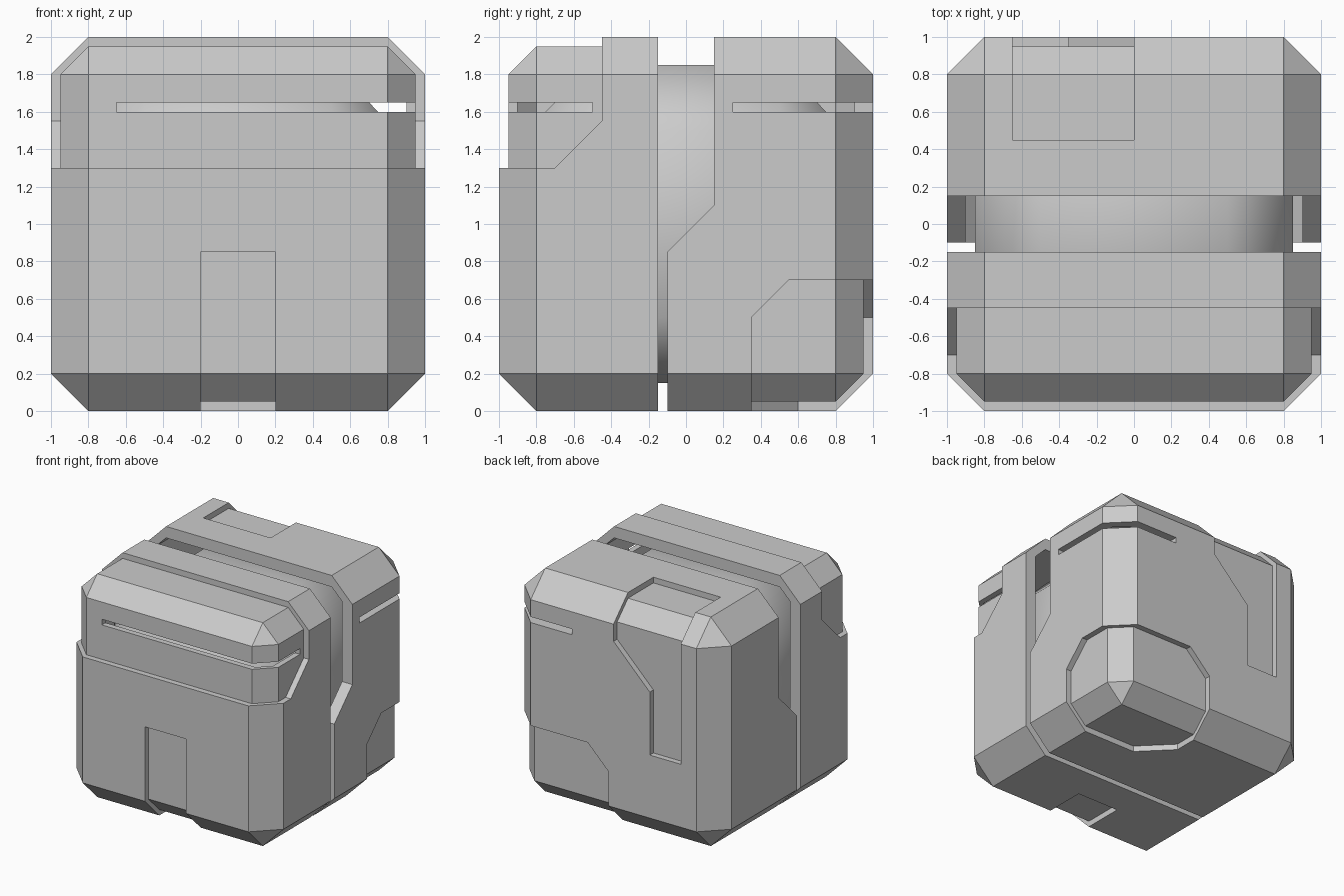
import bpy, bmesh
from mathutils import Vector

if "Cube" in bpy.data.objects:
    bpy.data.objects.remove(bpy.data.objects["Cube"])


def to_object(name, bm):
    bmesh.ops.recalc_face_normals(bm, faces=bm.faces[:])
    mesh = bpy.data.meshes.new(name)
    bm.to_mesh(mesh)
    bm.free()
    ob = bpy.data.objects.new(name, mesh)
    bpy.context.collection.objects.link(ob)
    return ob


def chamfered_cube(name, half, chamfer):
    bm = bmesh.new()
    bmesh.ops.create_cube(bm, size=2 * half)
    bmesh.ops.bevel(bm, geom=bm.edges[:], offset=chamfer, segments=1,
                    profile=0.5, affect='EDGES')
    bmesh.ops.translate(bm, vec=(0, 0, 1), verts=bm.verts[:])
    return to_object(name, bm)


def prism(axis, points, lo, hi):
    """Extrude a profile in the two other axes from lo to hi along axis."""
    bm = bmesh.new()
    verts = []
    for a, b in points:
        co = [a, b]
        co.insert(axis, lo)
        verts.append(bm.verts.new(co))
    face = bm.faces.new(verts)
    out = bmesh.ops.extrude_face_region(bm, geom=[face])
    move = Vector((0, 0, 0))
    move[axis] = hi - lo
    bmesh.ops.translate(bm, vec=move,
                        verts=[v for v in out['geom'] if isinstance(v, bmesh.types.BMVert)])
    return to_object("cutter", bm)


def block(x0, x1, y0, y1, z0, z1):
    return prism(2, [(x0, y0), (x1, y0), (x1, y1), (x0, y1)], z0, z1)


def boolean(target, tool, operation='DIFFERENCE'):
    mod = target.modifiers.new("cut", 'BOOLEAN')
    mod.operation = operation
    mod.solver = 'EXACT'
    mod.object = tool
    bpy.context.view_layer.objects.active = target
    bpy.ops.object.modifier_apply(modifier=mod.name)
    bpy.data.objects.remove(tool)


# Outer armour shell
shell = chamfered_cube("shell", 1.0, 0.2)

# Shallow recesses: stepped front top, stepped back strip, front notch
front_top = prism(0, [(-1.1, 2.1), (-.45, 2.1), (-.45, 1.55), (-.7, 1.3), (-1.1, 1.3)], -1.1, 1.1)
back_strip = prism(1, [(0, 2.1), (0, 1.65), (-.35, 1.3), (-.35, .75), (-.65, .75), (-.65, 2.1)], .45, 1.1)
front_notch = block(-.2, .2, -1.1, -.45, -.1, .85)

# Recess wrapped around the lower back right corner
corner = prism(0, [(.35, -.1), (1.1, -.1), (1.1, .7), (.55, .7), (.35, .5)], -.1, 1.15)
boolean(corner, prism(1, [(.05, -.2), (1.2, -.2), (1.2, .7), (.25, .7), (.05, .5)], .2, 1.2), 'INTERSECT')
boolean(corner, prism(2, [(.05, 1.3), (.05, .6), (.3, .35), (1.3, .35), (1.3, 1.3)], -.3, .9), 'INTERSECT')

for cutter in (front_top, back_strip, front_notch, corner):
    boolean(shell, cutter)
boolean(shell, chamfered_cube("recess_floor", .95, .15), 'UNION')

# Stepped groove around the body, then hollow the shell
boolean(shell, prism(0, [(-.15, -.1), (-.1, -.1), (-.1, .85), (.15, 1.1), (.15, 2.1), (-.15, 2.1)], -1.2, 1.2))
boolean(shell, chamfered_cube("hollow", .9, .1))

# Thin slits wrapping the two right-hand corners
boolean(shell, block(-.65, 1.1, -1.1, -.5, 1.6, 1.65))
boolean(shell, block(.4, 1.1, .25, 1.1, 1.6, 1.65))

# Split into front and back halves
bpy.ops.object.select_all(action='DESELECT')
shell.select_set(True)
bpy.context.view_layer.objects.active = shell
bpy.ops.object.mode_set(mode='EDIT')
bpy.ops.mesh.select_all(action='SELECT')
bpy.ops.mesh.separate(type='LOOSE')
bpy.ops.object.mode_set(mode='OBJECT')
for ob in list(bpy.context.collection.objects):
    mean_y = sum(v.co.y for v in ob.data.vertices) / len(ob.data.vertices)
    ob.name = "front_shell" if mean_y < 0 else "back_shell"

# Smooth inner core seen through the groove and slits
core = chamfered_cube("core", .85, .35)
for poly in core.data.polygons:
    poly.use_smooth = True
